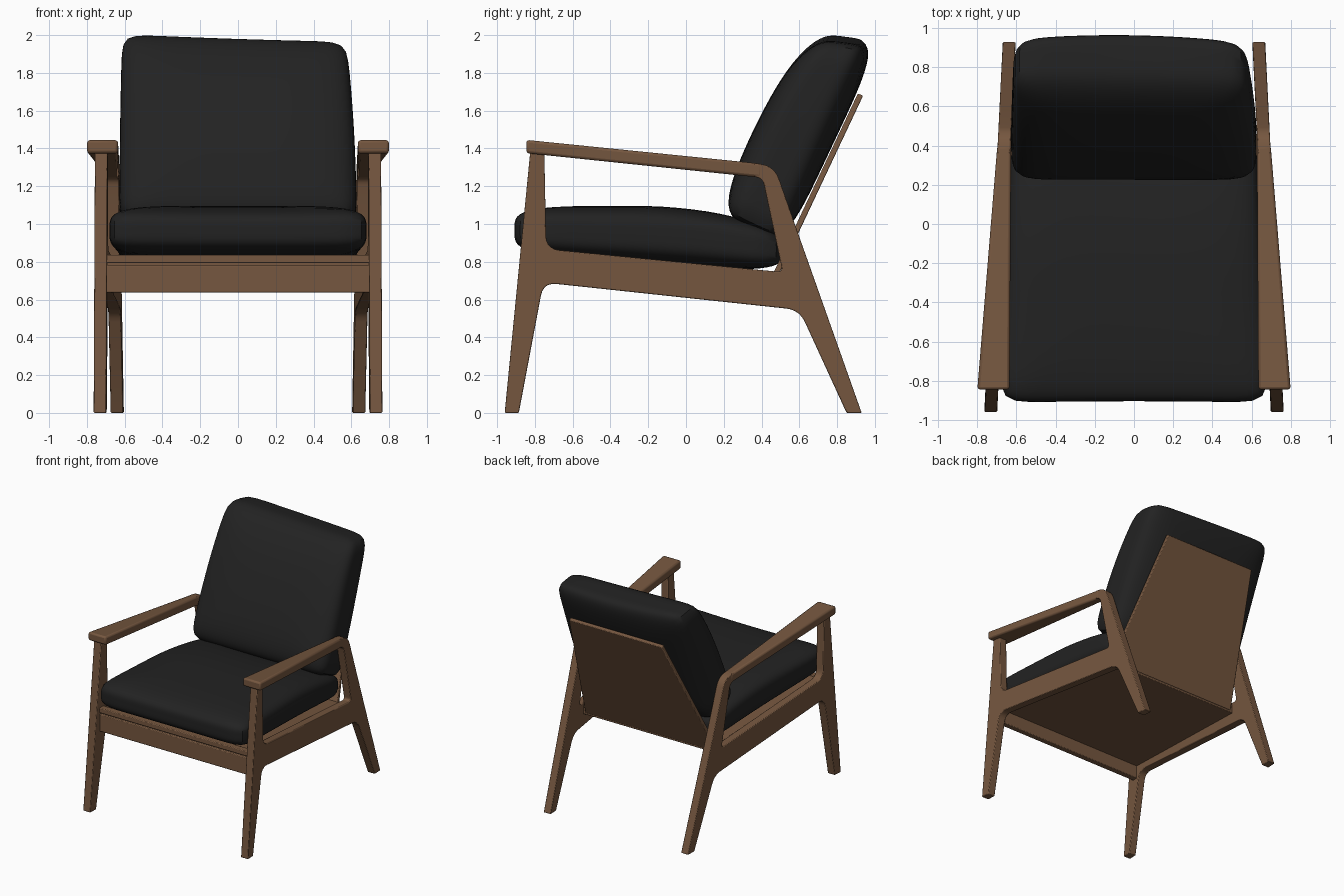
import bpy, bmesh
from mathutils import Vector

if "Cube" in bpy.data.objects:
    bpy.data.objects.remove(bpy.data.objects["Cube"], do_unlink=True)


def material(name, color):
    m = bpy.data.materials.new(name)
    m.use_nodes = True
    m.diffuse_color = (*color, 1)
    bsdf = m.node_tree.nodes["Principled BSDF"]
    bsdf.inputs["Base Color"].default_value = (*color, 1)
    bsdf.inputs["Roughness"].default_value = 0.7
    return m


WOOD = material("walnut wood", (0.18, 0.095, 0.05))
FABRIC = material("black fabric", (0.016, 0.016, 0.016))


def finish(bm, name, mat, bevel=0, mirror=False):
    """Turn a bmesh into a named object with its material and modifiers."""
    bmesh.ops.recalc_face_normals(bm, faces=bm.faces)
    mesh = bpy.data.meshes.new(name)
    bm.to_mesh(mesh)
    bm.free()
    obj = bpy.data.objects.new(name, mesh)
    bpy.context.collection.objects.link(obj)
    mesh.materials.append(mat)
    if bevel:
        mod = obj.modifiers.new("Bevel", 'BEVEL')
        mod.width, mod.segments = bevel, 2
        mod.limit_method, mod.angle_limit = 'ANGLE', 0.8
    if mirror:
        obj.modifiers.new("Mirror", 'MIRROR')
    bpy.ops.object.select_all(action='DESELECT')
    obj.select_set(True)
    bpy.context.view_layer.objects.active = obj
    bpy.ops.object.shade_smooth_by_angle(angle=0.6)
    return obj


def fillet(corners, steps=5):
    """Round each (y, z, radius) corner of a closed outline."""
    out = []
    for i, (y, z, r) in enumerate(corners):
        p = Vector((y, z))
        if r == 0:
            out.append(p)
            continue
        a = p + (Vector(corners[i - 1][:2]) - p).normalized() * r
        b = p + (Vector(corners[(i + 1) % len(corners)][:2]) - p).normalized() * r
        for k in range(steps + 1):
            t = k / steps
            out.append(a * (1 - t) ** 2 + p * 2 * t * (1 - t) + b * t * t)
    return out


def loft(sections):
    """Closed solid through rings of equal point count."""
    bm = bmesh.new()
    rings = [[bm.verts.new(p) for p in s] for s in sections]
    n = len(rings[0])
    for a, b in zip(rings, rings[1:]):
        for i in range(n):
            bm.faces.new((a[i], a[(i + 1) % n], b[(i + 1) % n], b[i]))
    bm.faces.new(rings[0])
    bm.faces.new(rings[-1])
    return bm


# Side frames: legs, rail and armrest bend in one outline, toed in at the rear
outline = fillet([
    (-0.96, 0, 0), (-0.885, 0, 0), (-0.755, 0.69, 0.07), (0.60, 0.545, 0.07),
    (0.85, 0, 0), (0.93, 0, 0), (0.59, 0.96, 0.03), (0.468, 1.31, 0.08),
    (0.36, 1.322, 0), (0.36, 1.25, 0), (0.405, 1.245, 0.04),
    (0.512, 0.745, 0.03), (-0.74, 0.868, 0.07), (-0.75, 1.38, 0), (-0.825, 1.38, 0)])


def frame_x(y):
    return 0.731 - 0.05 * (y + 0.95)


frame = loft([[(frame_x(y) + side, y, z) for y, z in outline] for side in (-0.033, 0.033)])
finish(frame, "side_frames", WOOD, 0.01, True)

# Armrests: wide at the front, narrowing into the bend
arm = loft([[(x0, y, z0), (x1, y, z0), (x1, y, z1), (x0, y, z1)]
            for y, x0, x1, z0, z1 in ((-0.845, 0.635, 0.8, 1.375, 1.445),
                                      (0.40, 0.628, 0.698, 1.245, 1.319))])
finish(arm, "armrests", WOOD, 0.014, True)


def plank(name, y0, y1, z0, z1, thick):
    """Board between the frames, running from (y0, z0) to (y1, z1) along its top."""
    bm = loft([[(s * (frame_x(y) - 0.025), y, z - d) for y, z, d in
                ((y0, z0, 0), (y1, z1, 0), (y1, z1, thick), (y0, z0, thick))]
               for s in (-1, 1)])
    return finish(bm, name, WOOD, 0.006)


# Front rail and sloping seat platform
plank("front_rail", -0.84, -0.79, 0.782, 0.782, 0.145)
plank("seat_edge_strip", -0.845, -0.79, 0.836, 0.836, 0.042)
plank("seat_board", -0.80, 0.46, 0.828, 0.735, 0.08)

# Reclined axes shared by the back panel and back cushion
ORIGIN = Vector((0, 0.58, 0.99))
UP = Vector((0, 0.426, 0.905))
OUT = Vector((0, -0.905, 0.426))


def reclined(x, s, t):
    return Vector((x, 0, 0)) + ORIGIN + UP * s + OUT * t


panel = loft([[reclined(-0.61, -0.34, t), reclined(0.61, -0.34, t),
               reclined(0.43, 0.775, t), reclined(-0.43, 0.775, t)] for t in (-0.03, 0)])
finish(panel, "back_panel", WOOD, 0.006)


def cushion(name, shape, edge):
    """Rounded unit box, square in plan, bent into place by a shape function."""
    bm = bmesh.new()
    bmesh.ops.create_cube(bm, size=2)
    bmesh.ops.subdivide_edges(bm, edges=bm.edges[:], cuts=17, use_grid_fill=True)
    for v in bm.verts:
        x, y, z = v.co
        plan = (abs(x) ** 14 + abs(y) ** 14) ** (1 / 14)
        v.co = shape(*(v.co / (plan ** edge + abs(z) ** edge) ** (1 / edge)))
    obj = finish(bm, name, FABRIC)
    obj.data.shade_smooth()
    return obj


def seat_shape(u, v, w):
    y = -0.2 + 0.705 * v + 0.008 * u * u * v
    bottom = 0.83 - 0.068 * (y + 0.86)
    top = 1.095 - 0.12 * max(0, (v + 0.1) / 1.1) ** 2 + 0.012 * u * u
    return Vector((u * (0.655 - 0.035 * v), y, bottom + (top - bottom) * (w + 1) / 2))


def back_shape(u, v, w):
    k = (v + 1) / 2
    s = -0.11 + 1.135 * k - 0.022 * k * (u + 1) - 0.05 * k * k * w
    front = 0.40 + 0.02 * (1 - v * v) - 0.06 * k ** 4
    x = u * (0.628 - 0.035 * k * k) - 0.02 * k * k
    back = 0.005 + 0.04 * u * u * k
    return reclined(x, s, back + (front - back) * (w + 1) / 2)


cushion("seat_cushion", seat_shape, 4)
cushion("back_cushion", back_shape, 4.5)
